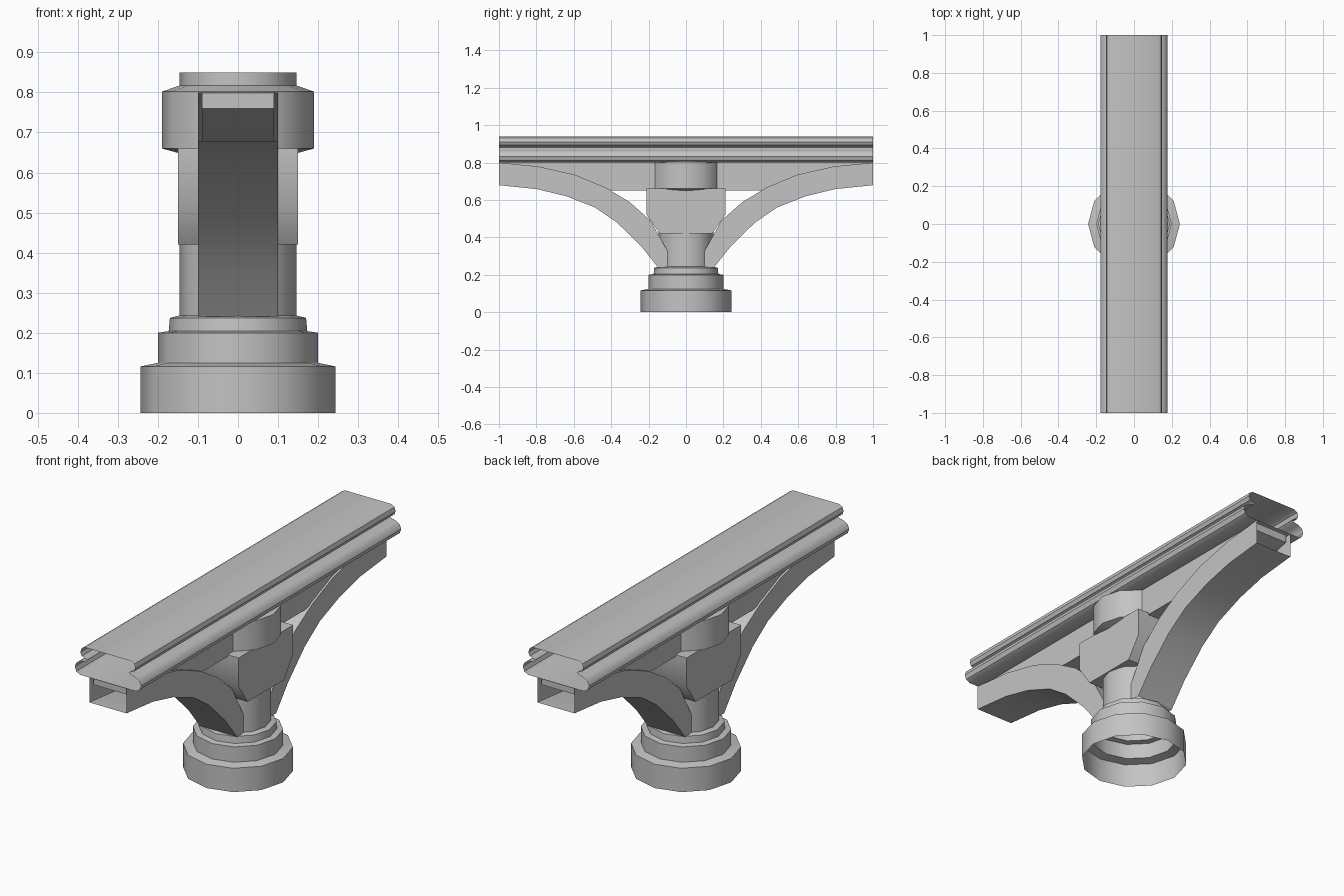
import bpy, bmesh, math

if "Cube" in bpy.data.objects:
    bpy.data.objects.remove(bpy.data.objects["Cube"])

grey = bpy.data.materials.new("plain_grey")
grey.use_nodes = True
grey.diffuse_color = (0.55, 0.55, 0.55, 1)
grey.node_tree.nodes["Principled BSDF"].inputs["Base Color"].default_value = (0.55, 0.55, 0.55, 1)


def loft(name, rings, cap_start=False, cap_end=False):
    """Skin closed rings of points, with optional end caps."""
    bm = bmesh.new()
    loops = [[bm.verts.new(p) for p in ring] for ring in rings]
    for a, b in zip(loops, loops[1:]):
        for i in range(len(a)):
            j = (i + 1) % len(a)
            bm.faces.new((a[i], a[j], b[j], b[i]))
    if cap_start:
        bm.faces.new(loops[0][::-1])
    if cap_end:
        bm.faces.new(loops[-1])
    bmesh.ops.recalc_face_normals(bm, faces=bm.faces)
    mesh = bpy.data.meshes.new(name)
    bm.to_mesh(mesh)
    bm.free()
    mesh.materials.append(grey)
    obj = bpy.data.objects.new(name, mesh)
    bpy.context.collection.objects.link(obj)
    bpy.ops.object.select_all(action='DESELECT')
    obj.select_set(True)
    bpy.context.view_layer.objects.active = obj
    bpy.ops.object.shade_smooth_by_angle(angle=math.radians(40))
    return obj


def lathe(name, profile, cap_start=False, cap_end=False, sides=12):
    """Turn (radius, height) points around the z axis."""
    turns = [math.tau * i / sides for i in range(sides)]
    rings = [[(r * math.cos(t), r * math.sin(t), z) for t in turns] for r, z in profile]
    return loft(name, rings, cap_start, cap_end)


def slab(name, outline, half):
    """Thicken a (y, z) outline across x."""
    return loft(name, [[(x, y, z) for y, z in outline] for x in (-half, half)], True, True)


def mirrored(points):
    """Complete a half outline across its first coordinate."""
    return points + [(-a, b) for a, b in reversed(points)]


# Hollow stepped foot, column and collar
lathe("foot", [(0.243, 0), (0.243, 0.116), (0.2, 0.125), (0.2, 0.2),
               (0.173, 0.204), (0.17, 0.237), (0.146, 0.243)])
lathe("column", [(0.146, 0.24), (0.146, 0.85)], cap_end=True)
lathe("collar", [(0.146, 0.648), (0.19, 0.66), (0.19, 0.802), (0.146, 0.817)])

# Block clamped around the column
slab("column_block", mirrored([(0.14, 0.42), (0.21, 0.52), (0.21, 0.66)]), 0.15)

# Web filling the space between the braces and the beam
slab("web", mirrored([(0.38, 0.65), (0.6, 0.67), (0.98, 0.76), (0.98, 0.799)]), 0.09)

# Curved braces: open box sections, upper and lower edge per station
upper = [(1, 0.8), (0.79, 0.779), (0.594, 0.735), (0.433, 0.668),
         (0.3, 0.588), (0.19, 0.49), (0.05, 0.24)]
lower = [(1, 0.679), (0.797, 0.658), (0.64, 0.62), (0.487, 0.56),
         (0.37, 0.48), (0.24, 0.353), (0.15, 0.24)]
for name, side in (("front_brace", -1), ("back_brace", 1)):
    loft(name, [[(-0.1, side * u, zu), (0.1, side * u, zu),
                 (0.1, side * v, zv), (-0.1, side * v, zv)]
                for (u, zu), (v, zv) in zip(upper, lower)])

# Moulded beam, a hollow section open at both ends
moulding = mirrored([(0.15, 0.8), (0.17, 0.811), (0.178, 0.832), (0.17, 0.853),
                     (0.15, 0.866), (0.12, 0.873), (0.113, 0.88), (0.12, 0.887),
                     (0.14, 0.893), (0.148, 0.91), (0.142, 0.93), (0.125, 0.94)])
loft("beam", [[(x, y, z) for x, z in moulding] for y in (-1, 1)])
